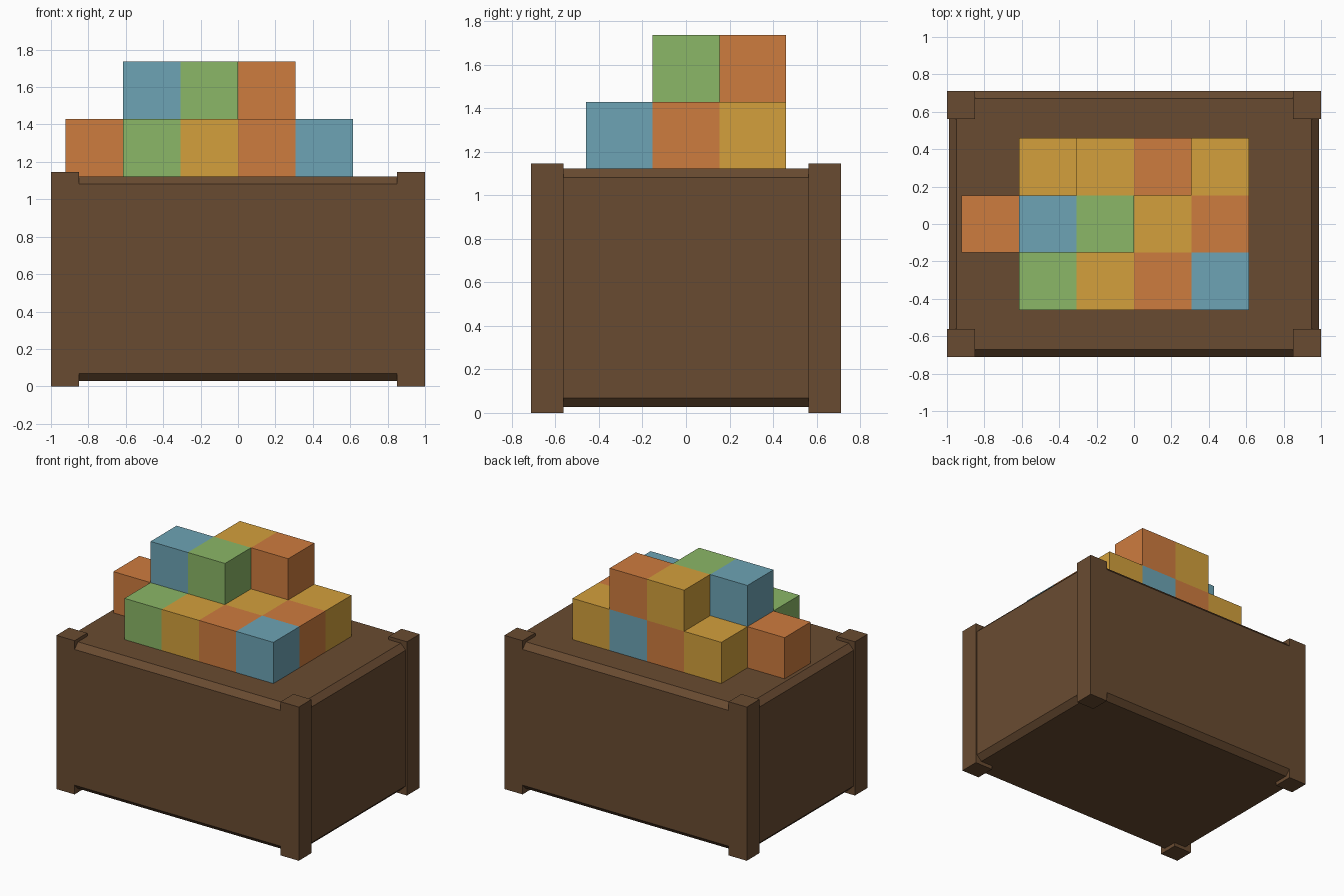
import bpy
import bmesh

old = bpy.data.objects.get("Cube")
if old:
    bpy.data.objects.remove(old, do_unlink=True)


def make_material(name, rgb):
    # 0-255 display values to linear
    linear = [((c / 255 + 0.055) / 1.055) ** 2.4 for c in rgb]
    mat = bpy.data.materials.new(name)
    mat.use_nodes = True
    mat.diffuse_color = (*linear, 1)
    mat.node_tree.nodes["Principled BSDF"].inputs["Base Color"].default_value = (*linear, 1)
    return mat


wood = make_material("brown_wood", (105, 75, 49))
paints = {
    "O": make_material("orange_paint", (206, 124, 63)),
    "Y": make_material("yellow_paint", (211, 160, 60)),
    "G": make_material("green_paint", (139, 183, 103)),
    "B": make_material("blue_paint", (109, 164, 181)),
}


def box(name, low, high, mat):
    bm = bmesh.new()
    bmesh.ops.create_cube(bm, size=1)
    for v in bm.verts:
        for i in range(3):
            v.co[i] = low[i] if v.co[i] < 0 else high[i]
    mesh = bpy.data.meshes.new(name)
    bm.to_mesh(mesh)
    bm.free()
    mesh.materials.append(mat)
    obj = bpy.data.objects.new(name, mesh)
    bpy.context.collection.objects.link(obj)
    return obj


# Crate body with chamfered edges
DEPTH, TOP = 0.712, 1.122
body = box("crate_body", (-0.99, -DEPTH, 0.028), (0.99, DEPTH, TOP), wood)
chamfer = body.modifiers.new("chamfer", "BEVEL")
chamfer.width = 0.041
chamfer.segments = 1

# Corner posts
POST = 0.15
for side, sx in (("right", -1), ("left", 1)):
    for end, sy in (("front", -1), ("back", 1)):
        xs = sorted((sx, sx * (1 - POST)))
        ys = sorted((sy * DEPTH, sy * (DEPTH - POST)))
        box(f"{end}_{side}_post", (xs[0], ys[0], 0), (xs[1], ys[1], 1.146), wood)

# Stacked toy blocks: each layer lists rows from front to back
SIZE = 0.307
layers = [
    [" GYOB", "OBGYO", " YOBY"],
    ["     ", " BG  ", "  YO "],
]
for level, rows in enumerate(layers):
    for row, cells in enumerate(rows):
        for col, key in enumerate(cells):
            if key in paints:
                low = ((col - 3) * SIZE, (row - 1.5) * SIZE, TOP + level * SIZE)
                box(f"toy_block_{level}_{row}_{col}", low, [c + SIZE for c in low], paints[key])
